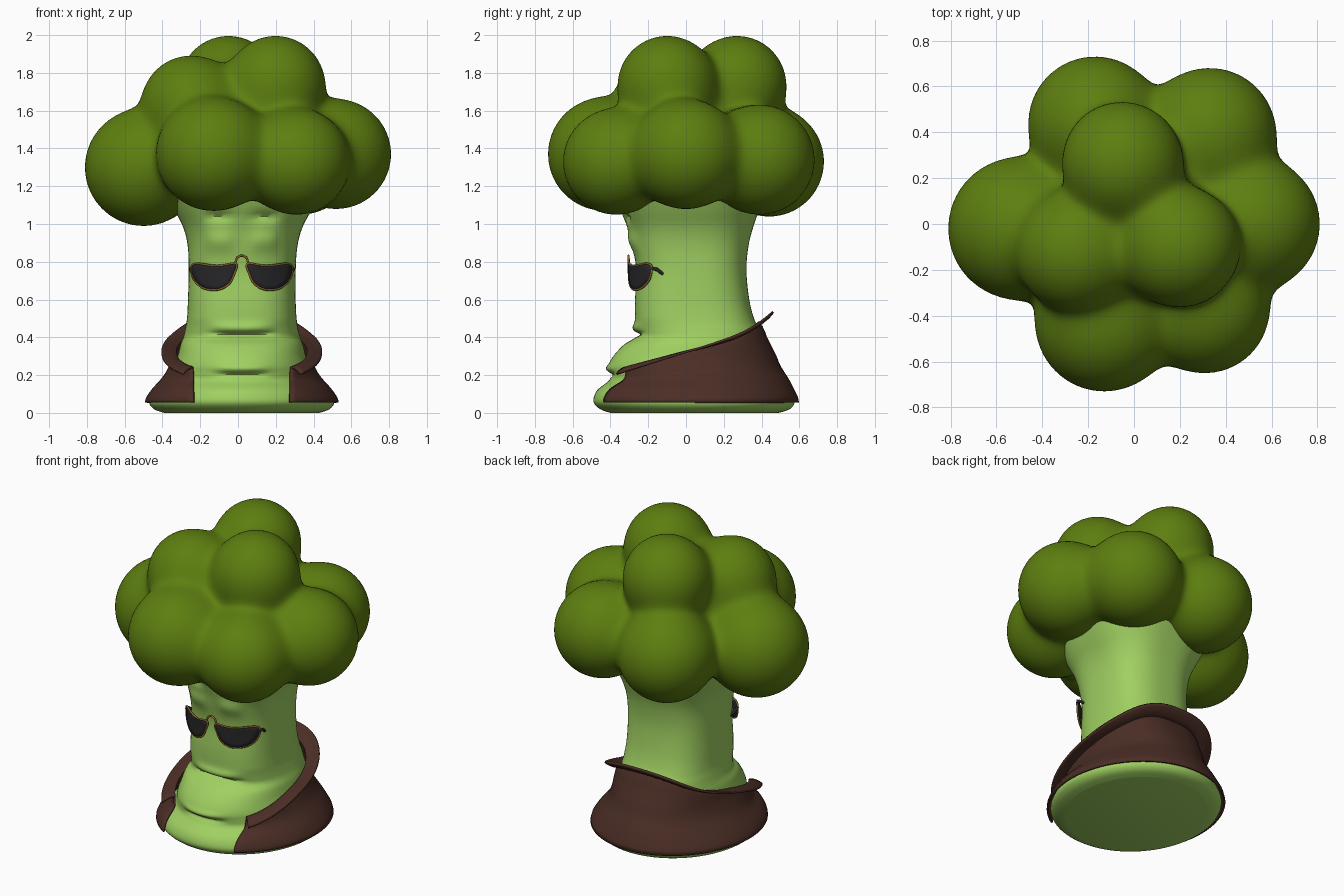
import bpy, bmesh, math
from mathutils import Vector

cube = bpy.data.objects.get("Cube")
if cube:
    bpy.data.objects.remove(cube)


def material(name, rgb, rough=0.6):
    m = bpy.data.materials.new(name)
    m.use_nodes = True
    m.diffuse_color = (*rgb, 1)
    node = m.node_tree.nodes["Principled BSDF"]
    node.inputs["Base Color"].default_value = (*rgb, 1)
    node.inputs["Roughness"].default_value = rough
    return m


FLORET = material("floret green", (0.11, 0.21, 0.005))
STALK = material("stalk green", (0.35, 0.63, 0.12))
CLOTH = material("brown cloth", (0.07, 0.027, 0.019))
LENS = material("dark lens", (0.02, 0.02, 0.022))
GOLD = material("gold rim", (0.27, 0.13, 0.025))


def finish(name, bm, mat, thickness=0):
    bmesh.ops.recalc_face_normals(bm, faces=bm.faces)
    mesh = bpy.data.meshes.new(name)
    bm.to_mesh(mesh)
    bm.free()
    mesh.materials.append(mat)
    ob = bpy.data.objects.new(name, mesh)
    bpy.context.collection.objects.link(ob)
    if thickness:
        mod = ob.modifiers.new("thickness", "SOLIDIFY")
        mod.thickness = thickness
        mod.offset = 0
    bpy.ops.object.select_all(action="DESELECT")
    ob.select_set(True)
    bpy.context.view_layer.objects.active = ob
    bpy.ops.object.shade_smooth_by_angle(angle=math.radians(50))
    return ob


def loft(rows, closed=True, caps=False):
    bm = bmesh.new()
    rings = [[bm.verts.new(p) for p in row] for row in rows]
    n = len(rings[0])
    for a, b in zip(rings, rings[1:]):
        for i in range(n if closed else n - 1):
            j = (i + 1) % n
            bm.faces.new((a[i], a[j], b[j], b[i]))
    if caps:
        bm.faces.new(rings[0])
        bm.faces.new(rings[-1])
    return bm


def spline(points, steps, closed=False):
    """Catmull-Rom points through the given tuples."""
    pts = [Vector(p) for p in points]
    n, out = len(pts), []
    pick = (lambda i: pts[i % n]) if closed else (lambda i: pts[min(max(i, 0), n - 1)])
    for i in range(n if closed else n - 1):
        p, q, r, s = (pick(i + k) for k in (-1, 0, 1, 2))
        for k in range(steps):
            t = k / steps
            out.append(0.5 * (2 * q + (r - p) * t + (2 * p - 5 * q + 4 * r - s) * t * t
                              + (3 * q - p - 3 * r + s) * t ** 3))
    return out if closed else out + [pts[-1]]


def wire(name, points, radius, mat, cyclic=False):
    cu = bpy.data.curves.new(name, "CURVE")
    cu.dimensions = "3D"
    cu.bevel_depth = radius
    cu.bevel_resolution = 2
    cu.use_fill_caps = True
    sp = cu.splines.new("POLY")
    sp.points.add(len(points) - 1)
    for pt, co in zip(sp.points, points):
        pt.co = (*co, 1)
    sp.use_cyclic_u = cyclic
    cu.materials.append(mat)
    bpy.context.collection.objects.link(bpy.data.objects.new(name, cu))


# Stalk profile: height, half width, front y, back y
PROFILE = spline([
    (0, .41, -.40, .49), (.02, .465, -.455, .55), (.06, .49, -.49, .575),
    (.12, .455, -.47, .55), (.17, .41, -.41, .525), (.21, .38, -.41, .50),
    (.25, .36, -.41, .475), (.30, .34, -.385, .455), (.36, .325, -.33, .425),
    (.40, .31, -.27, .405), (.44, .30, -.265, .39), (.50, .29, -.27, .36),
    (.60, .285, -.27, .335), (.75, .283, -.262, .32), (.88, .29, -.285, .33),
    (.98, .315, -.31, .355), (1.08, .365, -.35, .39), (1.2, .42, -.40, .44)], 5)


def section(z):
    for a, b in zip(PROFILE, PROFILE[1:]):
        if z <= b[0]:
            return a.lerp(b, (z - a[0]) / (b[0] - a[0]))
    return PROFILE[-1]


def around(z, t, grow=0.0):
    """Point on the stalk at angle t from the front, squarer higher up."""
    _, half, front, back = section(z)
    blend = min(max((z - .2) / .3, 0), 1)
    power = 1 - .25 * blend
    s, c = math.sin(t), math.cos(t)
    x = math.copysign(abs(s) ** power, s) * (half + grow)
    y = -math.copysign(abs(c) ** power, c) * ((back - front) / 2 + grow)
    return Vector((.02 + .015 * max(0, z - .6) + x, (front + back) / 2 + y, z))


# Facial bumps: x, z, x spread, z spread, outward amount
BUMPS = [(0, .415, .15, .012, -.025), (0, .45, .15, .025, .018),
         (0, .20, .13, .015, -.022), (0, .235, .13, .02, .012),
         (-.12, .91, .07, .05, .018), (.12, .91, .07, .05, .018),
         (-.12, 1.04, .07, .025, -.025), (.12, 1.04, .07, .025, -.025)]
rows = []
for p in PROFILE:
    row = []
    for i in range(96):
        co = around(p[0], math.tau * i / 96)
        if co.y < 0:
            for bx, bz, sx, sz, amount in BUMPS:
                dx = (co.x - .02 - bx) / sx
                curl = .25 * (co.x - .02) ** 2 / .1 if bz < .5 else 0
                dz = (co.z - bz - curl * .1) / sz
                co.y -= amount * math.exp(-dx ** 4 - dz * dz)
        row.append(co)
    rows.append(row)
finish("stalk", loft(rows, caps=True), STALK)

# Cloak wrapped round the base, open at the front, with a flared collar
START = math.radians(44)
cols, levels, lip = 72, 16, 6
rows = []
for k in range(levels + lip + 1):
    row = []
    for i in range(cols + 1):
        u = i / cols
        t = START + u * (math.tau - 2 * START)
        s = (math.cos(START) - math.cos(t)) / (math.cos(START) + 1)
        top = .24 + .24 * s
        z = .055 + min(k / levels, 1) * (top - .055)
        t0 = math.asin(min(.245 / section(z)[1], .8))
        t = t0 + u * (math.tau - 2 * t0)
        co = around(z, t, .018)
        w = max(0, k - levels) / lip
        out = Vector((math.sin(t), -math.cos(t), 0))
        co += out * .075 * w
        co.z += (.055 * s - .035 * (1 - s)) * w * w
        row.append(co)
    rows.append(row)
finish("cloak", loft(rows, closed=False), CLOTH, .012)

# Floret crown: rounded balls blended into one surface
BALLS = [(-.50, -.02, 1.30, .31), (.52, 0, 1.37, .29), (-.13, -.43, 1.37, .30),
         (.31, -.37, 1.33, .28), (-.17, .44, 1.33, .29), (.33, .39, 1.34, .29),
         (.20, -.10, 1.735, .26), (-.05, .27, 1.735, .26), (-.25, -.12, 1.63, .26),
         (0, 0, 1.42, .34)]
BALLS = [(Vector(b[:3]), b[3]) for b in BALLS]
BLEND = .04


def outside(p):
    return sum(math.exp((r - (p - c).length) / BLEND) for c, r in BALLS) < 1


bm = bmesh.new()
bmesh.ops.create_icosphere(bm, subdivisions=6, radius=1)
heart = Vector((0, 0, 1.4))
for v in bm.verts:
    ray = v.co.normalized()
    near, far = .15, 1.1
    for _ in range(14):
        mid = (near + far) / 2
        if outside(heart + ray * mid):
            far = mid
        else:
            near = mid
    v.co = heart + ray * near
finish("floret_crown", bm, FLORET)

# Sunglasses wrapped across the face
OUTLINE = [(.03, .79), (.13, .778), (.245, .79), (.268, .76), (.25, .70),
           (.20, .66), (.13, .652), (.07, .68), (.042, .73)]


def on_face(side, u, z):
    return Vector((.02 + side * u, -.305 + .125 * (u / .27) ** 2, z))


shape = spline(OUTLINE, 5, closed=True)
middle = Vector((.145, .73))
for side, label in ((1, "left"), (-1, "right")):
    rings = [[on_face(side, *middle.lerp(p, f)) for p in shape] for f in (.05, .35, .7, 1)]
    bm = loft(rings)
    bmesh.ops.holes_fill(bm, edges=[e for e in bm.edges if e.is_boundary
                                    and all(abs(v.co.z - .73) < .02 and
                                            abs(abs(v.co.x - .02) - .145) < .02
                                            for v in e.verts)])
    finish(label + "_lens", bm, LENS, .008)
    wire(label + "_rim", [on_face(side, *p) for p in shape], .006, GOLD, True)
    hinge = on_face(side, .265, .765)
    wire(label + "_temple", [hinge, hinge + Vector((side * .008, .03, -.005)),
                             hinge + Vector((-side * .01, .07, -.035))], .009, LENS)
bridge = spline([(-.035, .785), (-.025, .82), (0, .832), (.025, .82), (.035, .785)], 5)
wire("bridge", [on_face(1, *p) for p in bridge], .006, GOLD)
